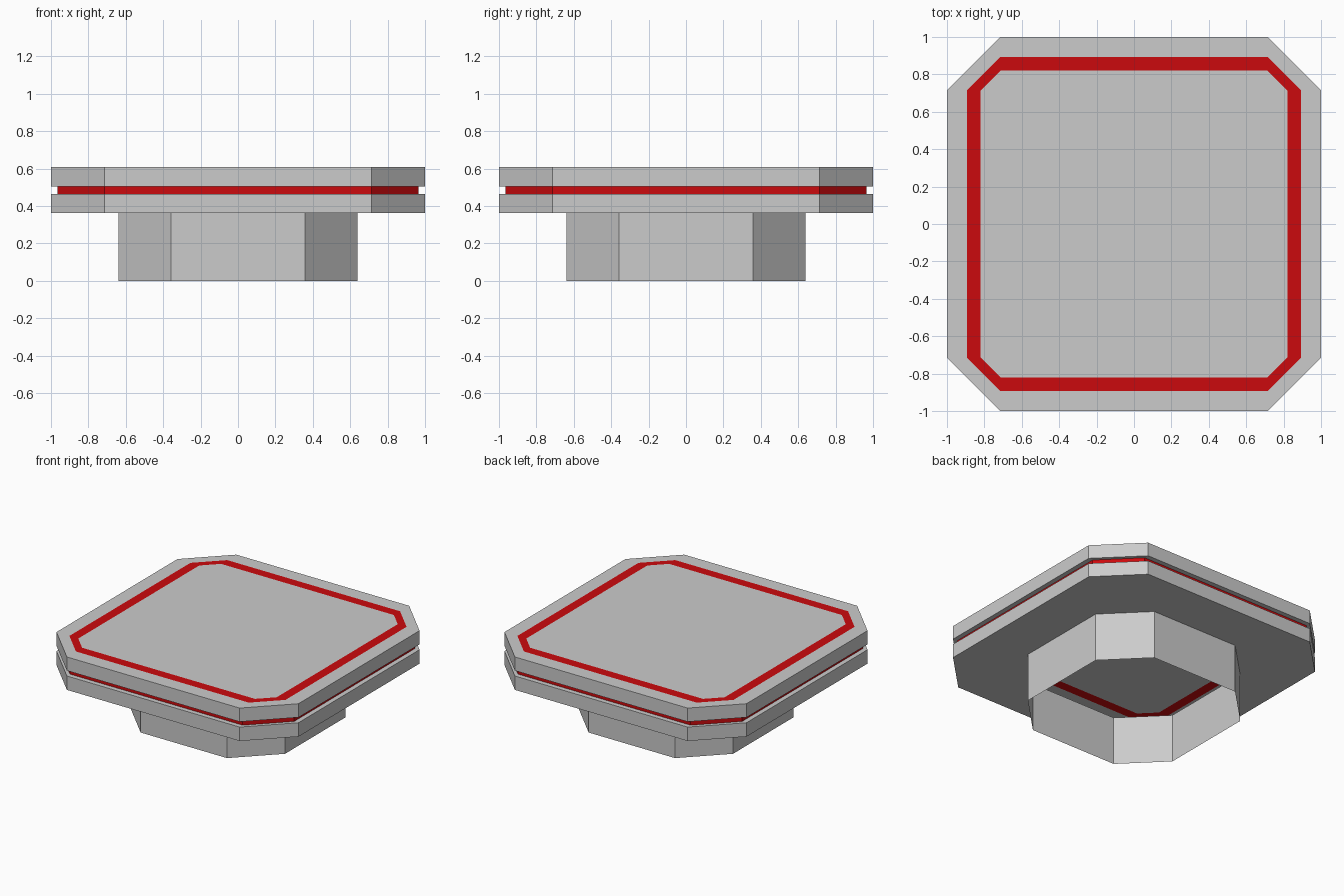
import bpy, bmesh

if "Cube" in bpy.data.objects:
    bpy.data.objects.remove(bpy.data.objects["Cube"])

red = bpy.data.materials.new("red")
red.diffuse_color = (0.6, 0.003, 0.004, 1)
red.use_nodes = True
red.node_tree.nodes["Principled BSDF"].inputs["Base Color"].default_value = red.diffuse_color


def octagon(bm, half, flat, z):
    """Ring of a chamfered square: outer reach and half length of the flat side."""
    pts = [(half, -flat), (half, flat), (flat, half), (-flat, half),
           (-half, flat), (-half, -flat), (-flat, -half), (flat, -half)]
    return [bm.verts.new((x, y, z)) for x, y in pts]


def shell(name, profile, mat=None, cap=False):
    """Open octagonal skin through (half, flat, z) rings, ordered bottom outside to top inside."""
    bm = bmesh.new()
    rings = [octagon(bm, *p) for p in profile]
    for a, b in zip(rings, rings[1:]):
        for i in range(8):
            j = (i + 1) % 8
            bm.faces.new((a[i], a[j], b[j], b[i]))
    if cap:
        bm.faces.new(rings[-1])
    me = bpy.data.meshes.new(name)
    bm.to_mesh(me)
    bm.free()
    if mat:
        me.materials.append(mat)
    ob = bpy.data.objects.new(name, me)
    bpy.context.collection.objects.link(ob)


F, B = 0.714, 0.357              # flat half lengths of plate and base
Z1, Z2, Z3, Z4 = 0.361, 0.465, 0.505, 0.607
GROOVE, R_OUT, R_IN = 0.964, 0.893, 0.82

# hollow base, open underneath
shell("base_skirt", [(0.639, B, 0), (0.639, B, Z1)])
# lower plate: underside, rim and groove ledge
shell("lower_plate", [(0.639, B, Z1), (1, F, Z1), (1, F, Z2), (GROOVE, F, Z2)])
# red strip recessed between the plates
shell("side_stripe", [(GROOVE, F, Z2), (GROOVE, F, Z3)], red)
# upper plate: groove ledge, rim and top border
shell("upper_plate", [(GROOVE, F, Z3), (1, F, Z3), (1, F, Z4), (R_OUT, F, Z4)])
# red outline and centre panel, flush with the top
shell("top_stripe", [(R_OUT, F, Z4), (R_IN, F, Z4)], red)
shell("top_panel", [(R_IN, F, Z4)], cap=True)
